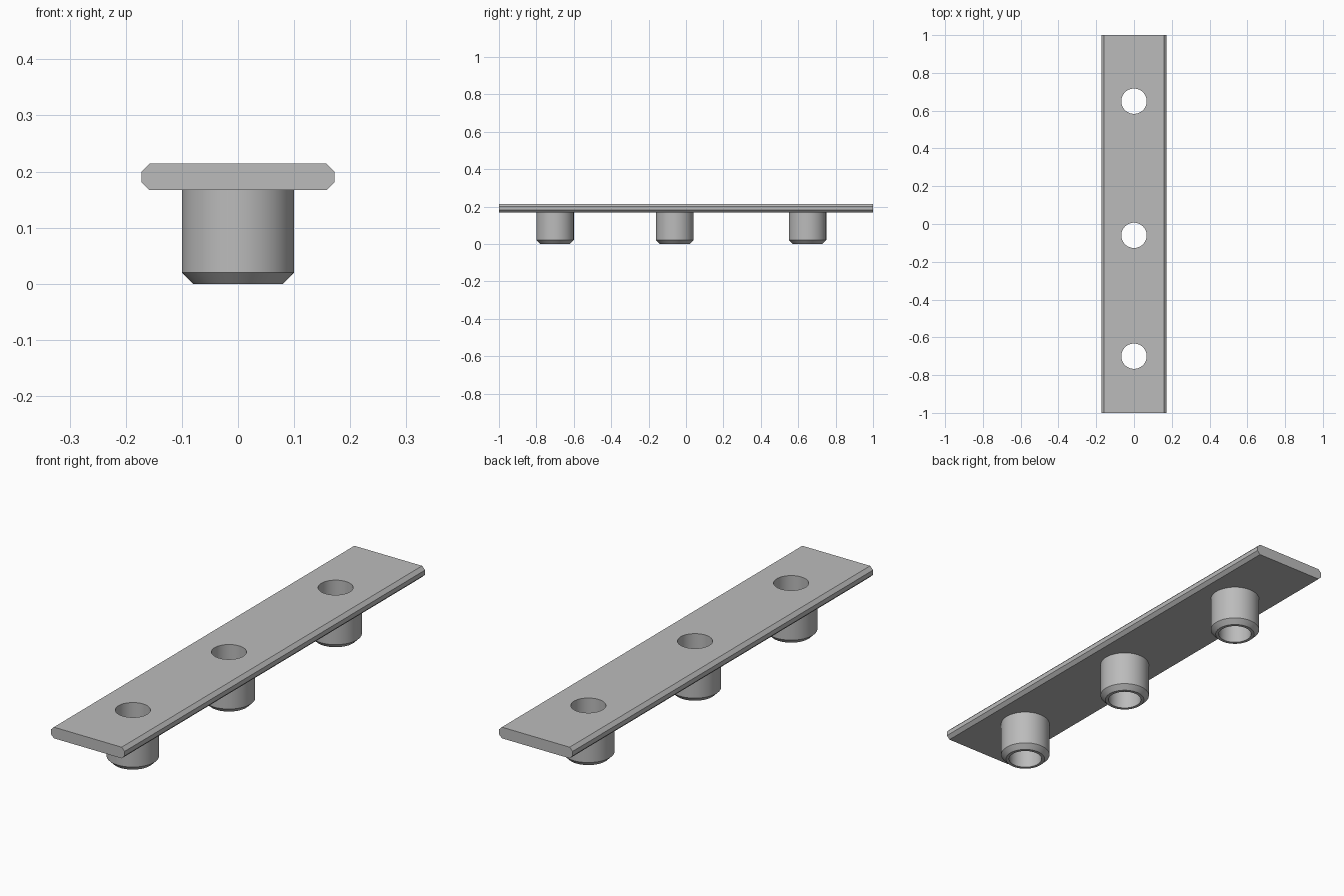
import bpy, bmesh, math

cube = bpy.data.objects.get("Cube")
if cube:
    bpy.data.objects.remove(cube, do_unlink=True)

HALF_WIDTH, HALF_LENGTH = 0.172, 1.0
PLATE_BOTTOM, PLATE_TOP, CHAMFER = 0.167, 0.214, 0.014
BORE, SLEEVE, SEGMENTS = 0.067, 0.1, 64
SLEEVE_POSITIONS = {"front": -0.70, "middle": -0.06, "back": 0.65}

grey = bpy.data.materials.new("light_grey")
grey.use_nodes = True
colour = (0.5, 0.5, 0.5, 1)
grey.diffuse_color = colour
grey.node_tree.nodes["Principled BSDF"].inputs["Base Color"].default_value = colour


def finish(bm, name, y=0.0):
    bmesh.ops.recalc_face_normals(bm, faces=bm.faces)
    mesh = bpy.data.meshes.new(name)
    bm.to_mesh(mesh)
    bm.free()
    mesh.materials.append(grey)
    obj = bpy.data.objects.new(name, mesh)
    obj.location.y = y
    bpy.context.collection.objects.link(obj)
    return obj


def activate(obj):
    bpy.ops.object.select_all(action="DESELECT")
    obj.select_set(True)
    bpy.context.view_layer.objects.active = obj


def lathe(profile, name, y):
    """Spin a closed (radius, z) profile around the vertical axis."""
    bm = bmesh.new()
    verts = [bm.verts.new((r, 0, z)) for r, z in profile]
    edges = [bm.edges.new((a, b)) for a, b in zip(verts, verts[1:] + verts[:1])]
    bmesh.ops.spin(bm, geom=verts + edges, cent=(0, 0, 0), axis=(0, 0, 1),
                   angle=math.tau, steps=SEGMENTS, use_merge=True)
    bmesh.ops.remove_doubles(bm, verts=bm.verts, dist=1e-5)
    return finish(bm, name, y)


# Plate: chamfered cross-section pushed along its length
inner = HALF_WIDTH - CHAMFER
right_side = [(inner, PLATE_BOTTOM), (HALF_WIDTH, PLATE_BOTTOM + CHAMFER),
              (HALF_WIDTH, PLATE_TOP - CHAMFER), (inner, PLATE_TOP)]
section = right_side + [(-x, z) for x, z in reversed(right_side)]
bm = bmesh.new()
end = bm.faces.new([bm.verts.new((x, -HALF_LENGTH, z)) for x, z in section])
pushed = bmesh.ops.extrude_face_region(bm, geom=[end], use_keep_orig=True)
moved = [v for v in pushed["geom"] if isinstance(v, bmesh.types.BMVert)]
bmesh.ops.translate(bm, verts=moved, vec=(0, 2 * HALF_LENGTH, 0))
plate = finish(bm, "plate")

# Hollow sleeves with a chamfered lower rim
rim = 0.02
sleeve_profile = [(BORE, PLATE_BOTTOM), (BORE, 0), (SLEEVE - rim, 0),
                  (SLEEVE, rim), (SLEEVE, PLATE_BOTTOM)]
parts = [plate]
for label, y in SLEEVE_POSITIONS.items():
    parts.append(lathe(sleeve_profile, label + "_sleeve", y))

    # Bore through the plate
    bm = bmesh.new()
    bmesh.ops.create_cone(bm, cap_ends=True, segments=SEGMENTS,
                          radius1=BORE, radius2=BORE, depth=1)
    cutter = finish(bm, label + "_bore_cutter", y)
    cutter.hide_render = True
    hole = plate.modifiers.new("bore", "BOOLEAN")
    hole.operation, hole.solver, hole.object = "DIFFERENCE", "EXACT", cutter
    activate(plate)
    bpy.ops.object.modifier_apply(modifier=hole.name)
    bpy.data.objects.remove(cutter, do_unlink=True)

for obj in parts:
    activate(obj)
    bpy.ops.object.shade_smooth_by_angle(angle=math.radians(30))
